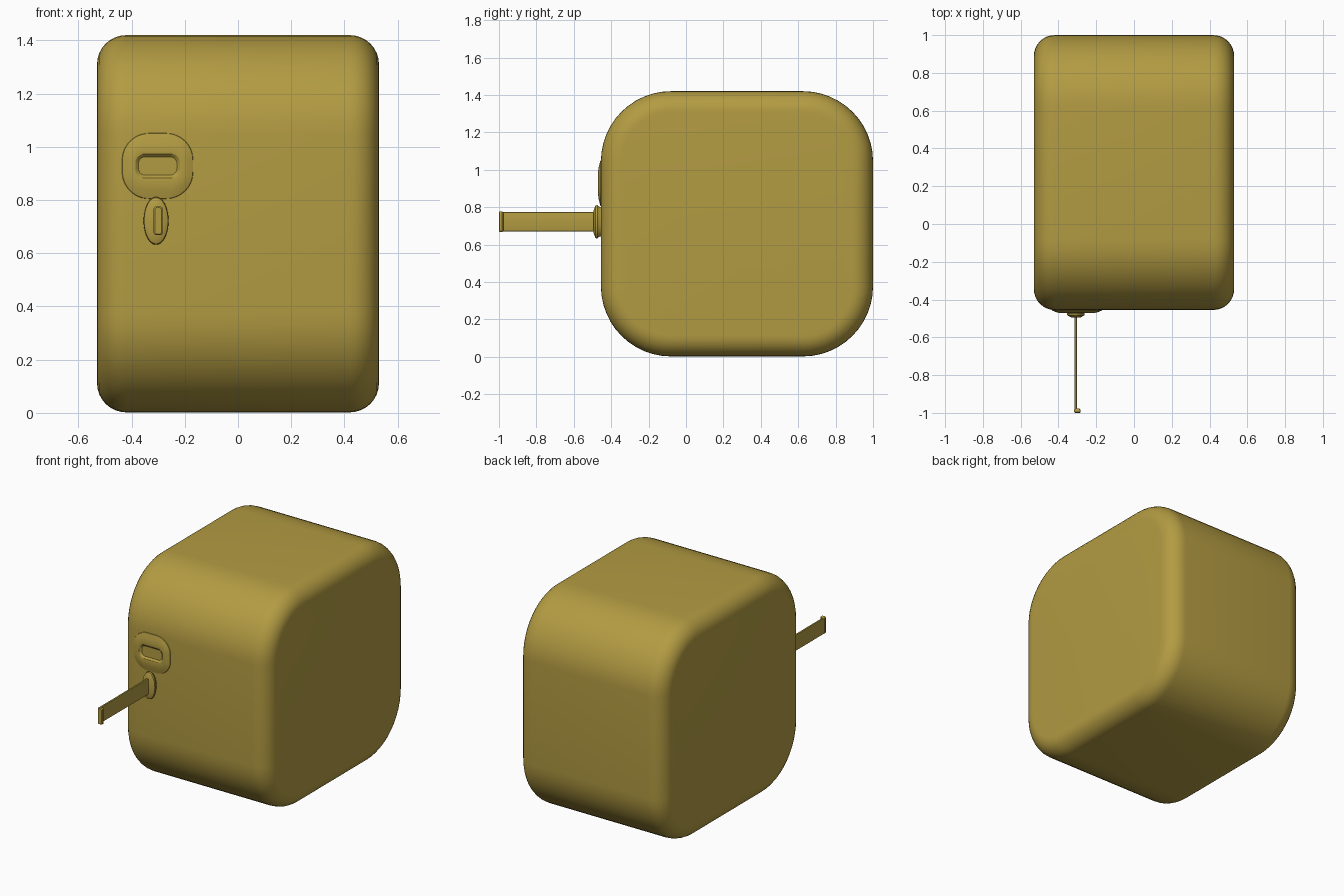
import bpy, bmesh, math

if "Cube" in bpy.data.objects:
    bpy.data.objects.remove(bpy.data.objects["Cube"])

gold = bpy.data.materials.new("old gold")
gold.diffuse_color = (0.45, 0.33, 0.055, 1)
gold.use_nodes = True
gold.node_tree.nodes["Principled BSDF"].inputs["Base Color"].default_value = gold.diffuse_color


def rounded_rect(hu, hv, r, seg=12):
    """Outline of a rounded rectangle with half sizes hu, hv."""
    r = min(r, hu, hv)
    pts = []
    for k, (su, sv) in enumerate([(1, 1), (-1, 1), (-1, -1), (1, -1)]):
        for i in range(seg + 1):
            a = (k + i / seg) * math.pi / 2
            pts.append((su * (hu - r) + r * math.cos(a), sv * (hv - r) + r * math.sin(a)))
    return pts


def ellipse(hu, hv, n=32):
    return [(hu * math.cos(2 * math.pi * i / n), hv * math.sin(2 * math.pi * i / n)) for i in range(n)]


def loft(name, rings, place, angle=30):
    """Skin (depth, outline) rings, cap both ends; place maps (u, v, depth) to xyz."""
    bm = bmesh.new()
    loops = [[bm.verts.new(place(u, v, d)) for u, v in pts] for d, pts in rings]
    for a, b in zip(loops, loops[1:]):
        for i in range(len(a)):
            j = (i + 1) % len(a)
            bm.faces.new((a[i], a[j], b[j], b[i]))
    bm.faces.new(loops[0])
    bm.faces.new(loops[-1])
    bmesh.ops.remove_doubles(bm, verts=bm.verts, dist=1e-5)
    bmesh.ops.recalc_face_normals(bm, faces=bm.faces)
    me = bpy.data.meshes.new(name)
    bm.to_mesh(me)
    bm.free()
    me.materials.append(gold)
    ob = bpy.data.objects.new(name, me)
    bpy.context.collection.objects.link(ob)
    bpy.ops.object.select_all(action='DESELECT')
    ob.select_set(True)
    bpy.context.view_layer.objects.active = ob
    bpy.ops.object.shade_smooth_by_angle(angle=math.radians(angle))
    return ob


# Case: rounded square profile lofted across x with filleted side edges
HX, HY, HZ, R, F = 0.53, 0.7275, 0.709, 0.375, 0.11
rings = []
for side in (-1, 1):
    half = []
    for i in range(9):
        a = i / 8 * math.pi / 2
        inset = F * (1 - math.sin(a))
        half.append((side * (HX - F + F * math.cos(a)),
                     rounded_rect(HY - inset, HZ - inset, R - inset)))
    rings += half if side < 0 else half[::-1]
loft("case", rings, lambda u, v, d: (d, 0.2725 + u, 0.711 + v))


def on_front(x, z):
    return lambda u, v, d: (x + u, d, z + v)


# Soft raised surround with a recessed window
loft("window_surround", [
    (-0.450, rounded_rect(0.135, 0.125, 0.10)),
    (-0.458, rounded_rect(0.132, 0.122, 0.10)),
    (-0.466, rounded_rect(0.112, 0.090, 0.06)),
    (-0.471, rounded_rect(0.095, 0.056, 0.045)),
    (-0.469, rounded_rect(0.084, 0.045, 0.035)),
    (-0.458, rounded_rect(0.072, 0.034, 0.025)),
], on_front(-0.302, 0.928))

# Oval collar where the strip leaves the case
loft("slot_collar", [
    (-0.450, ellipse(0.036, 0.075)),
    (-0.466, ellipse(0.040, 0.082)),
    (-0.474, ellipse(0.047, 0.090)),
    (-0.484, ellipse(0.045, 0.087)),
    (-0.494, ellipse(0.026, 0.062)),
], on_front(-0.308, 0.722))

# Thin strip standing on edge
loft("strip", [(y, rounded_rect(0.006, 0.052, 0.004, 3)) for y in (-0.46, -0.99)],
     on_front(-0.309, 0.722))

# Small hook at the end of the strip
loft("end_hook", [
    (-0.976, rounded_rect(0.010, 0.050, 0.006, 4)),
    (-0.983, rounded_rect(0.017, 0.054, 0.010, 4)),
    (-0.996, rounded_rect(0.017, 0.054, 0.010, 4)),
    (-1.000, rounded_rect(0.012, 0.050, 0.008, 4)),
], on_front(-0.300, 0.722))
